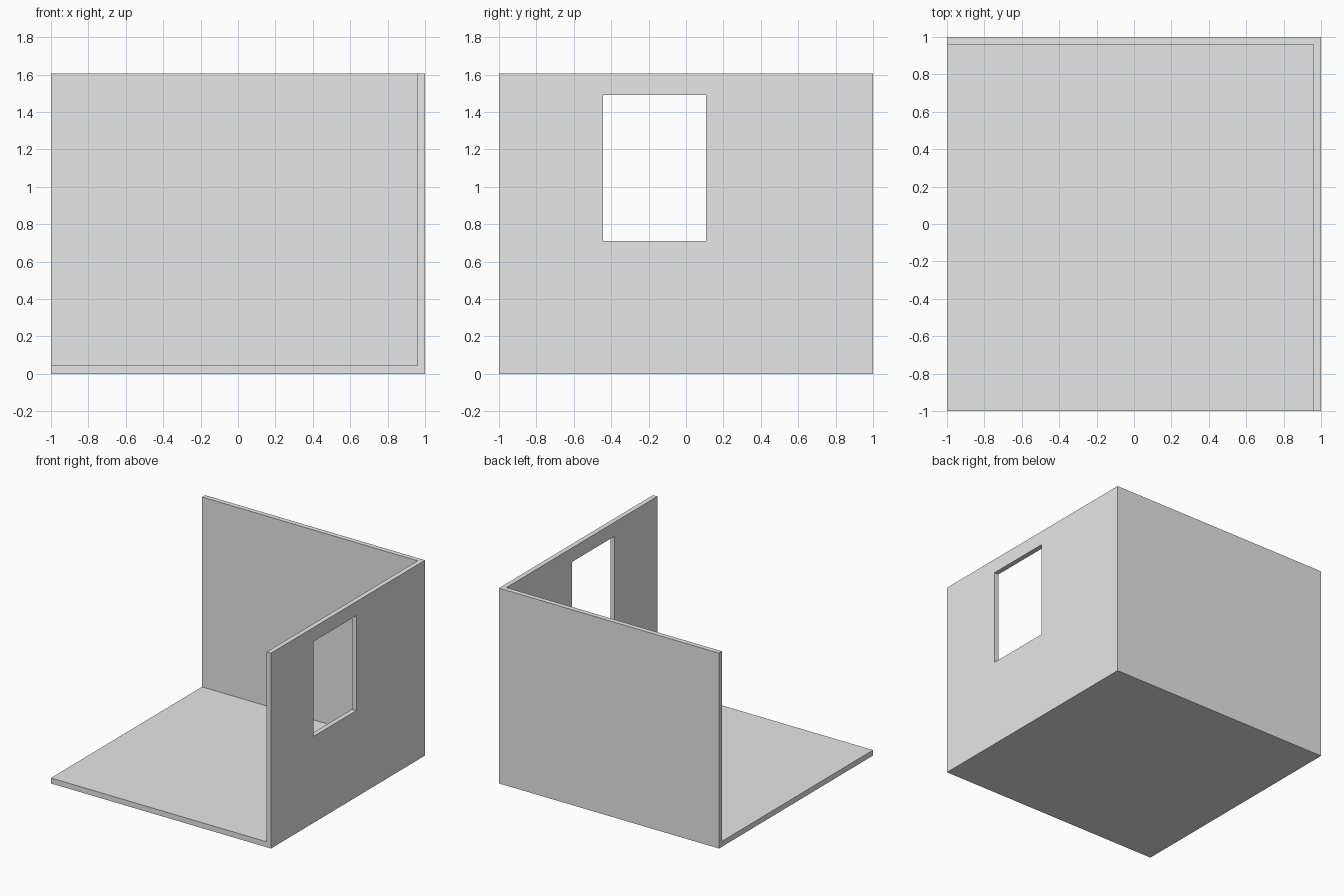
import bpy

old = bpy.data.objects.get("Cube")
if old:
    bpy.data.objects.remove(old, do_unlink=True)

# Single plain wall colour
grey = bpy.data.materials.new("light_grey")
grey.use_nodes = True
colour = (0.8, 0.8, 0.8, 1)
grey.diffuse_color = colour
grey.node_tree.nodes["Principled BSDF"].inputs["Base Color"].default_value = colour


def box(name, low, high):
    """Box between two opposite corners."""
    centre = [(a + b) / 2 for a, b in zip(low, high)]
    bpy.ops.mesh.primitive_cube_add(size=1, location=centre)
    obj = bpy.context.object
    obj.name = name
    obj.scale = [b - a for a, b in zip(low, high)]
    bpy.ops.object.transform_apply(location=True, rotation=False, scale=True)
    obj.data.materials.append(grey)
    return obj


def cut(target, cutter):
    """Subtract a hidden cutter from the target."""
    cutter.hide_render = True
    cutter.hide_viewport = True
    mod = target.modifiers.new(cutter.name, 'BOOLEAN')
    mod.operation = 'DIFFERENCE'
    mod.solver = 'EXACT'
    mod.object = cutter
    bpy.context.view_layer.objects.active = target
    bpy.ops.object.modifier_apply(modifier=mod.name)
    bpy.data.objects.remove(cutter, do_unlink=True)


HEIGHT, WALL, FLOOR = 1.605, 0.04, 0.045

# Corner room: floor, back wall and left wall as one solid
room = box("room_shell", (-1, -1, 0), (1, 1, HEIGHT))

# Open interior, reaching past the front, right and top
cut(room, box("interior_cutter", (-2, -2, FLOOR), (1 - WALL, 1 - WALL, 2)))

# Window opening through the left wall
cut(room, box("window_cutter", (0.8, -0.445, 0.71), (1.2, 0.108, 1.49)))
